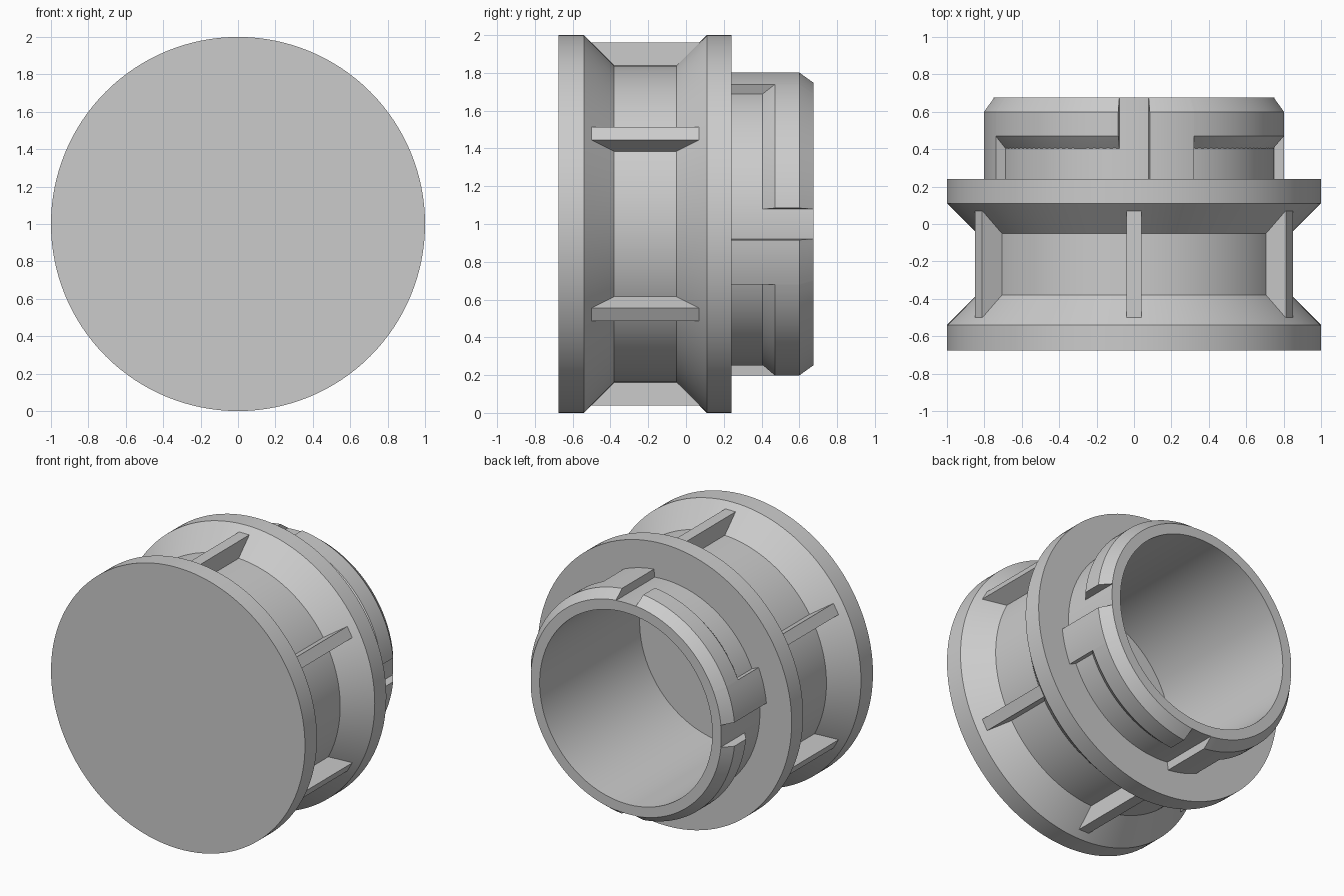
import bpy, bmesh
from math import radians, cos, sin
from mathutils import Vector, Matrix

cube = bpy.data.objects.get("Cube")
if cube:
    bpy.data.objects.remove(cube)

grey = bpy.data.materials.new("plain grey")
grey.use_nodes = True
COLOUR = (0.6, 0.6, 0.6, 1)
grey.diffuse_color = COLOUR
grey.node_tree.nodes["Principled BSDF"].inputs["Base Color"].default_value = COLOUR

CENTRE = Vector((0, 0, 1))
AXIS = Vector((0, -1, 0))


def finish(name, bm):
    """Turn the bmesh into a smooth object with sharp edges kept."""
    bmesh.ops.remove_doubles(bm, verts=bm.verts, dist=1e-5)
    bmesh.ops.recalc_face_normals(bm, faces=bm.faces)
    mesh = bpy.data.meshes.new(name)
    bm.to_mesh(mesh)
    bm.free()
    mesh.materials.append(grey)
    obj = bpy.data.objects.new(name, mesh)
    bpy.context.collection.objects.link(obj)
    bpy.ops.object.select_all(action="DESELECT")
    obj.select_set(True)
    bpy.context.view_layer.objects.active = obj
    bpy.ops.object.shade_smooth_by_angle(angle=radians(30))
    return obj


def sweep(bm, profile, start, end, steps, solid):
    """Spin a (radius, y) profile round the body axis between two angles."""
    a = radians(start)
    verts = [bm.verts.new((r * cos(a), y, 1 + r * sin(a))) for r, y in profile]
    if solid:
        geom = [bm.faces.new(verts)]
    else:
        geom = verts + [bm.edges.new(pair) for pair in zip(verts, verts[1:])]
    bmesh.ops.spin(bm, geom=geom, cent=CENTRE, axis=AXIS,
                   angle=radians(end - start), steps=steps)


# Spool body with two flanges, a waist, a neck and a blind bore
body = bmesh.new()
sweep(body, [(0, -0.675), (1, -0.675), (1, -0.54), (0.84, -0.38),
             (0.84, -0.05), (1, 0.11), (1, 0.24), (0.75, 0.24),
             (0.75, 0.675), (0.68, 0.675), (0.68, -0.45), (0, -0.45)],
      0, 360, 128, False)
finish("spool_body", body)

# Six straight ribs bridging the waist
ribs = bmesh.new()
for k in range(6):
    place = (Matrix.Translation(CENTRE)
             @ Matrix.Rotation(radians(30 + 60 * k), 4, AXIS)
             @ Matrix.Translation((0.88, -0.215, 0))
             @ Matrix.Diagonal((0.16, 0.57, 0.08, 1)))
    bmesh.ops.create_cube(ribs, size=1, matrix=place)
finish("waist_ribs", ribs)

# Four bayonet lugs: an undercut lip followed by a full-depth stop
SLOT, STOP = 6, 66.5
lip = [(0.745, 0.40), (0.75, 0.405), (0.806, 0.47), (0.806, 0.60),
       (0.752, 0.675), (0.745, 0.675)]
stop = [(0.745, 0.235), (0.806, 0.235)] + lip[3:]
lips, stops = bmesh.new(), bmesh.new()
for quarter in range(0, 360, 90):
    sweep(lips, lip, quarter + SLOT, quarter + STOP, 22, True)
    sweep(stops, stop, quarter + STOP, quarter + 90 - SLOT, 7, True)
finish("bayonet_lips", lips)
finish("bayonet_stops", stops)
